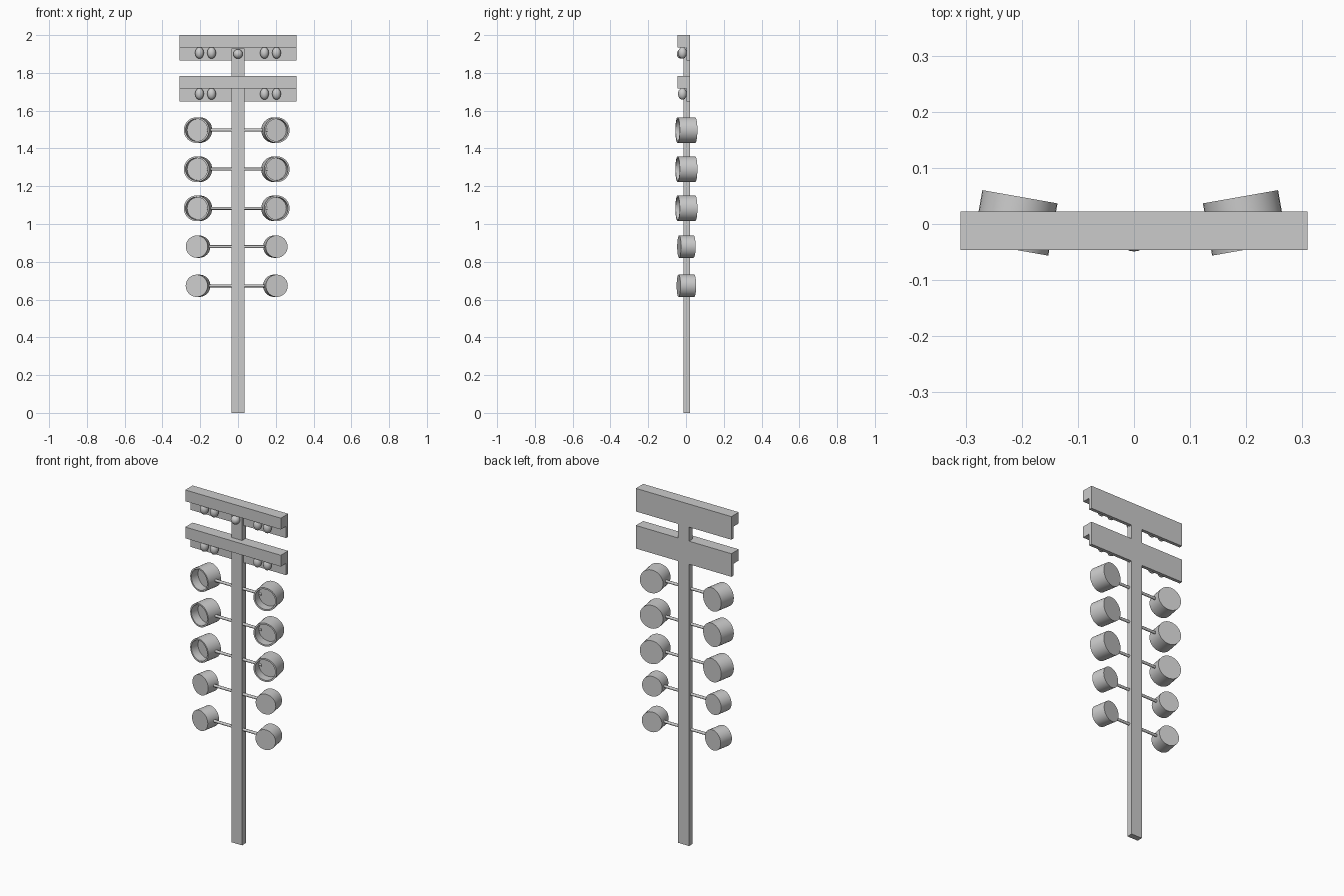
import bpy, bmesh
from math import radians, pi
from mathutils import Matrix, Vector

if "Cube" in bpy.data.objects:
    bpy.data.objects.remove(bpy.data.objects["Cube"])


def finish(name, bm, smooth=False):
    bmesh.ops.recalc_face_normals(bm, faces=bm.faces)
    mesh = bpy.data.meshes.new(name)
    bm.to_mesh(mesh)
    bm.free()
    ob = bpy.data.objects.new(name, mesh)
    bpy.context.collection.objects.link(ob)
    if smooth:
        bpy.ops.object.select_all(action='DESELECT')
        ob.select_set(True)
        bpy.context.view_layer.objects.active = ob
        bpy.ops.object.shade_smooth_by_angle(angle=radians(35))
    return ob


def extrude_x(name, profile, x0, x1):
    """Extrude a closed (y, z) profile along x."""
    bm = bmesh.new()
    face = bm.faces.new([bm.verts.new((x0, y, z)) for y, z in profile])
    new = bmesh.ops.extrude_face_region(bm, geom=[face])['geom']
    bmesh.ops.translate(bm, vec=(x1 - x0, 0, 0),
                        verts=[v for v in new if isinstance(v, bmesh.types.BMVert)])
    return finish(name, bm)


def lathe(name, profile, matrix, steps=32):
    """Spin an (r, z) profile about z, then place it with a matrix."""
    bm = bmesh.new()
    vs = [bm.verts.new((r, 0, z)) for r, z in profile]
    es = [bm.edges.new(p) for p in zip(vs, vs[1:])]
    bmesh.ops.spin(bm, geom=vs + es, cent=(0, 0, 0), axis=(0, 0, 1),
                   angle=2 * pi, steps=steps, use_duplicate=False)
    bmesh.ops.remove_doubles(bm, verts=bm.verts, dist=1e-5)
    bmesh.ops.transform(bm, matrix=matrix, verts=bm.verts)
    return finish(name, bm, True)


def bulb(name, loc, rx, rz):
    bm = bmesh.new()
    bmesh.ops.create_uvsphere(bm, u_segments=20, v_segments=12, radius=1,
                              matrix=Matrix.LocRotScale(Vector(loc), None, Vector((rx, rx, rz))))
    finish(name, bm, True)


# Post
extrude_x("post", [(-0.012, 0), (0.022, 0), (0.022, 1.93), (-0.012, 1.93)], -0.035, 0.035)

# Header bars: hood on top, thin back plate hanging below, paired bulbs
for label, top in (("upper", 2.0), ("lower", 1.783)):
    mid, bot = top - 0.066, top - 0.135
    extrude_x(label + "_header",
              [(-0.046, top), (0.022, top), (0.022, bot),
               (0.003, bot), (0.003, mid), (-0.046, mid)], -0.309, 0.309)
    for i, x in enumerate((-0.204, -0.14, 0.14, 0.204)):
        bulb(f"{label}_bulb_{i + 1}", (x, -0.019, top - 0.094), 0.023, 0.031)
bulb("centre_bulb", (0, -0.024, 1.9), 0.025, 0.025)

# Lamp rows: z, radius, depth, hollow
rows = [(1.497, 0.068, 0.0945, True), (1.29, 0.068, 0.0945, True), (1.083, 0.068, 0.0945, True),
        (0.88, 0.059, 0.078, False), (0.673, 0.059, 0.084, False)]
for n, (z, r, depth, hollow) in enumerate(rows, 1):
    # Cross rod
    lathe(f"rod_{n}", [(0, -0.165), (0.008, -0.165), (0.008, 0.155), (0, 0.155)],
          Matrix.Translation((0, 0, z)) @ Matrix.Rotation(pi / 2, 4, 'Y'), 12)
    # Lamp housings, angled outwards
    h = depth / 2
    profile = [(0, -h), (r, -h), (r, h)]
    if hollow:
        profile += [(r - 0.009, h), (r - 0.009, h - 0.05)]
    profile.append((0, profile[-1][1]))
    for side, x, a in (("left", -0.2115, -10), ("right", 0.198, 10)):
        lathe(f"lamp_{side}_{n}", profile,
              Matrix.Translation((x, 0.002, z)) @ Matrix.Rotation(radians(a), 4, 'Z')
              @ Matrix.Rotation(pi / 2, 4, 'X'))
